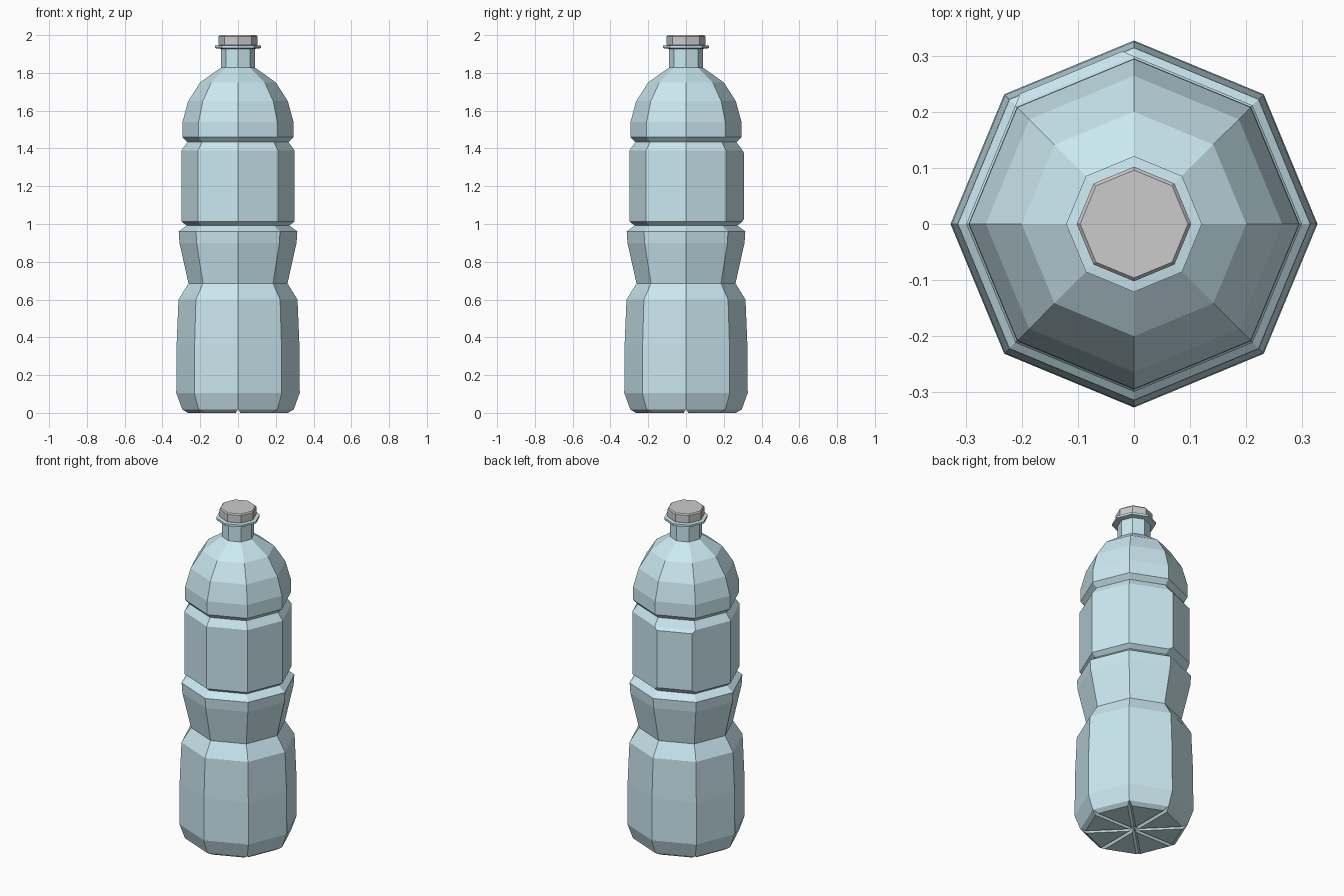
import bpy, bmesh
from math import cos, sin, pi
from mathutils import Vector, Matrix

if "Cube" in bpy.data.objects:
    bpy.data.objects.remove(bpy.data.objects["Cube"])

SIDES = 8


def make_object(name, bm, mat=None):
    bmesh.ops.recalc_face_normals(bm, faces=bm.faces)
    mesh = bpy.data.meshes.new(name)
    bm.to_mesh(mesh)
    bm.free()
    ob = bpy.data.objects.new(name, mesh)
    bpy.context.collection.objects.link(ob)
    if mat:
        mesh.materials.append(mat)
    return ob


def lathe(profile):
    """Closed eight-sided solid from (radius, z) pairs."""
    bm = bmesh.new()
    rings = [[bm.verts.new((r * cos(2 * pi * i / SIDES), r * sin(2 * pi * i / SIDES), z))
              for i in range(SIDES)] for r, z in profile]
    for a, b in zip(rings, rings[1:]):
        for i in range(SIDES):
            j = (i + 1) % SIDES
            bm.faces.new((a[i], a[j], b[j], b[i]))
    bm.faces.new(rings[0][::-1])
    bm.faces.new(rings[-1])
    return bm


plastic = bpy.data.materials.new("clear_blue_plastic")
plastic.diffuse_color = (0.6, 0.81, 0.88, 1)
plastic.use_nodes = True
plastic.node_tree.nodes["Principled BSDF"].inputs["Base Color"].default_value = plastic.diffuse_color

# Bottle body: base, waist, label section, shoulder, neck and collar
body = lathe([
    (0.27, 0.0), (0.295, 0.018), (0.327, 0.106), (0.325, 0.36), (0.315, 0.6),
    (0.262, 0.685), (0.31, 0.9), (0.314, 0.96), (0.272, 0.992), (0.299, 1.013),
    (0.299, 1.39), (0.268, 1.433), (0.295, 1.46), (0.294, 1.54), (0.264, 1.65),
    (0.2, 1.75), (0.09, 1.828), (0.09, 1.927), (0.121, 1.931), (0.121, 1.944),
    (0.09, 1.948),
])

# Raised panel on the back-left face of the label section
out = Vector((cos(5 * pi / 8), sin(5 * pi / 8), 0))
body.normal_update()
panel = max((f for f in body.faces if 1.15 < f.calc_center_median().z < 1.25),
            key=lambda f: f.calc_center_median().dot(out))
bmesh.ops.inset_region(body, faces=[panel], thickness=0.022)
bmesh.ops.translate(body, verts=panel.verts, vec=out * 0.016)
bottle = make_object("bottle", body, plastic)

# Crossing V grooves under the base
for k in range(4):
    bm = bmesh.new()
    ends = [[bm.verts.new((x, y, z)) for y, z in ((-0.024, -0.02), (0.024, -0.02), (0, 0.02))]
            for x in (-0.5, 0.5)]
    for i in range(3):
        j = (i + 1) % 3
        bm.faces.new((ends[0][i], ends[0][j], ends[1][j], ends[1][i]))
    bm.faces.new(ends[0])
    bm.faces.new(ends[1])
    bm.transform(Matrix.Rotation(k * pi / 4, 4, 'Z'))
    cutter = make_object(f"base_groove_cutter_{k}", bm)
    mod = bottle.modifiers.new(f"base_groove_{k}", 'BOOLEAN')
    mod.operation = 'DIFFERENCE'
    mod.solver = 'EXACT'
    mod.object = cutter
    cutter.hide_render = True
    cutter.hide_set(True)

# Screw cap
make_object("cap", lathe([(0.1, 1.945), (0.102, 1.95), (0.102, 1.993), (0.096, 2.0)]))
